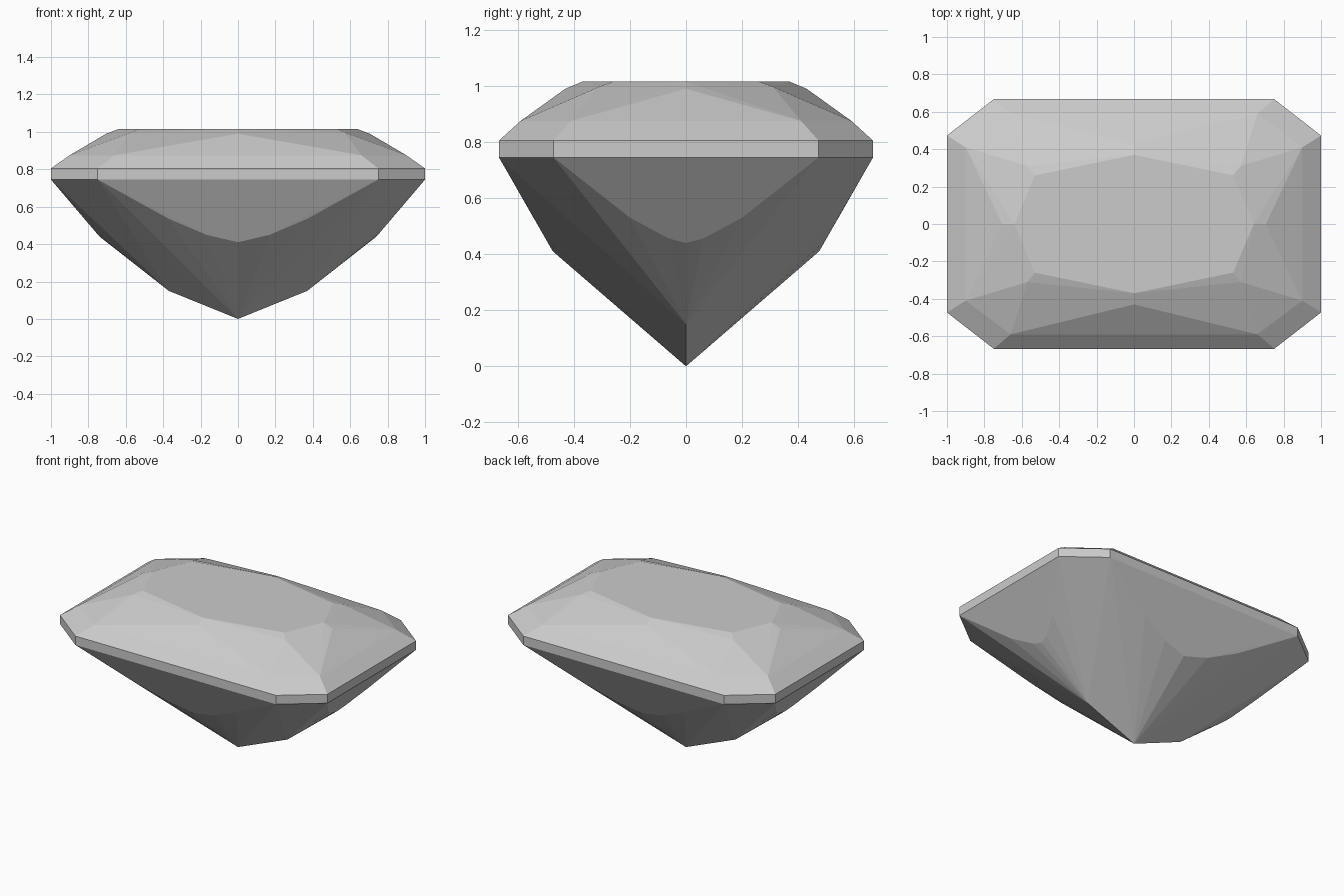
import bpy
import bmesh
from itertools import product

if "Cube" in bpy.data.objects:
    bpy.data.objects.remove(bpy.data.objects["Cube"], do_unlink=True)

# Single stone colour
stone = bpy.data.materials.new("pale grey stone")
stone.use_nodes = True
GREY = (0.6, 0.6, 0.6, 1)
stone.diffuse_color = GREY
stone.node_tree.nodes["Principled BSDF"].inputs["Base Color"].default_value = GREY

GIRDLE_LOW, GIRDLE_TOP = 0.745, 0.805


def outline(z):
    """Quarter of the clipped rectangle outline at one height."""
    return [(1, 0.473, z), (0.75, 0.667, z)]


def facet_part(name, quarter, open_heights):
    """Mirror quarter points, wrap them in flat facets and open the joins."""
    points = {(x * sx, y * sy, z)
              for (x, y, z), sx, sy in product(quarter, (1, -1), (1, -1))}
    bm = bmesh.new()
    for p in sorted(points):
        bm.verts.new(p)
    bmesh.ops.remove_doubles(bm, verts=bm.verts[:], dist=0.0005)
    bmesh.ops.convex_hull(bm, input=bm.verts[:])
    loose = [v for v in bm.verts if not v.link_faces]
    bmesh.ops.delete(bm, geom=loose, context='VERTS')
    bmesh.ops.recalc_face_normals(bm, faces=bm.faces[:])
    caps = [f for f in bm.faces
            if any(all(abs(v.co.z - h) < 0.001 for v in f.verts) for h in open_heights)]
    bmesh.ops.delete(bm, geom=caps, context='FACES')
    bmesh.ops.dissolve_limit(bm, angle_limit=0.02, verts=bm.verts[:], edges=bm.edges[:])
    mesh = bpy.data.meshes.new(name)
    bm.to_mesh(mesh)
    bm.free()
    mesh.materials.append(stone)
    obj = bpy.data.objects.new(name, mesh)
    bpy.context.collection.objects.link(obj)
    return obj


# Crown: flat table, star facets, long main facets and cut corners
table = [(0.64, 0, 1.015), (0.53, 0.26, 1.015), (0, 0.37, 1.015)]
star_tips = [(0.705, 0, 0.99), (0.57, 0.31, 0.997), (0, 0.43, 0.99)]
shoulders = [(0.9, 0.41, 0.875), (0.66, 0.59, 0.875)]
facet_part("crown", table + star_tips + shoulders + outline(GIRDLE_TOP), [GIRDLE_TOP])

# Girdle: thin upright band
facet_part("girdle", outline(GIRDLE_LOW) + outline(GIRDLE_TOP), [GIRDLE_LOW, GIRDLE_TOP])

# Pavilion: curved lower edges of the main facets, end keels and the point
long_edge = [(0, 0.475, 0.41), (0.17, 0.498, 0.45), (0.37, 0.546, 0.535)]
end_edge = [(0.74, 0, 0.44), (0.753, 0.06, 0.455), (0.817, 0.2, 0.53)]
keel = [(0.37, 0, 0.15), (0, 0, 0)]
facet_part("pavilion", outline(GIRDLE_LOW) + long_edge + end_edge + keel, [GIRDLE_LOW])
